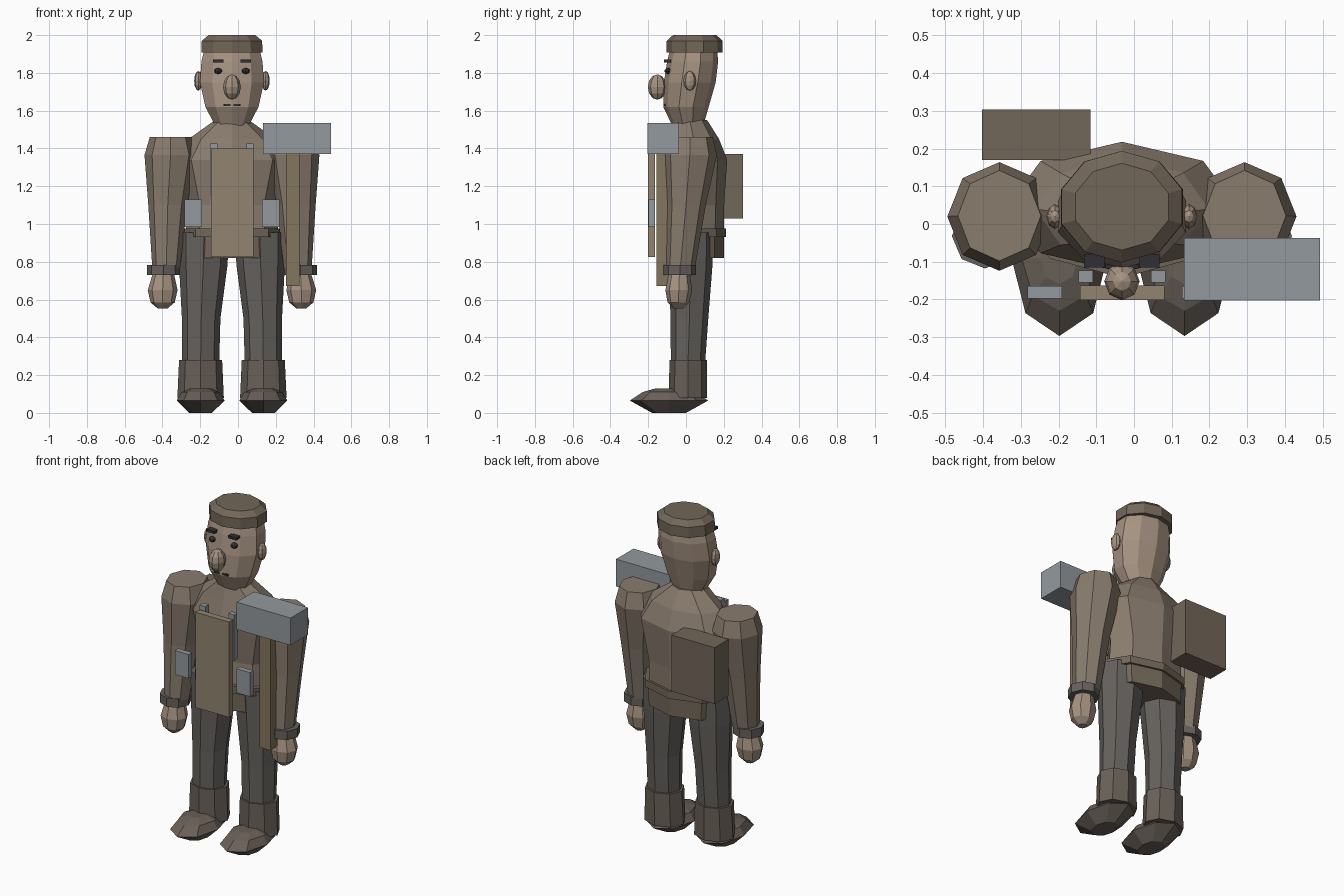
import bpy, math

CX = -0.032  # centre line of the body


def material(name, rgb):
    m = bpy.data.materials.new(name)
    m.diffuse_color = (*rgb, 1)
    return m


SKIN = material("skin", (0.38, 0.29, 0.22))
SHIRT = material("shirt", (0.25, 0.20, 0.155))
DARK = material("trousers", (0.13, 0.12, 0.11))
BOOT = material("boot_leather", (0.14, 0.115, 0.095))
LEATHER = material("leather", (0.29, 0.23, 0.165))
BROWN = material("brown", (0.17, 0.135, 0.10))
WOOD = material("wood", (0.23, 0.18, 0.11))
METAL = material("metal", (0.29, 0.32, 0.34))
BLACK = material("black", (0.03, 0.03, 0.035))


def mesh_object(name, verts, faces, mat):
    me = bpy.data.meshes.new(name)
    me.from_pydata(verts, [], faces)
    me.materials.append(mat)
    ob = bpy.data.objects.new(name, me)
    bpy.context.collection.objects.link(ob)
    return ob


def loft(name, rings, mat, n=8):
    """Stack of n-sided rings, bottom to top: (x, y, z, rx, ry)."""
    verts, faces = [], []
    for x, y, z, rx, ry in rings:
        for i in range(n):
            a = math.pi / 2 + 2 * math.pi * i / n
            verts.append((x + rx * math.cos(a), y + ry * math.sin(a), z))
    for r in range(len(rings) - 1):
        for i in range(n):
            j = (i + 1) % n
            faces.append((r * n + i, r * n + j, (r + 1) * n + j, (r + 1) * n + i))
    faces.append(tuple(reversed(range(n))))
    faces.append(tuple(range((len(rings) - 1) * n, len(rings) * n)))
    return mesh_object(name, verts, faces, mat)


def box(name, x, y, z, mat):
    """Box from (min, max) pairs."""
    verts = [(a, b, c) for a in x for b in y for c in z]
    faces = [(0, 1, 3, 2), (4, 6, 7, 5), (0, 4, 5, 1), (2, 3, 7, 6), (0, 2, 6, 4), (1, 5, 7, 3)]
    return mesh_object(name, verts, faces, mat)


def ball(name, loc, radii, mat, seg=8, rings=6):
    bpy.ops.mesh.primitive_uv_sphere_add(segments=seg, ring_count=rings, radius=1, location=loc)
    ob = bpy.context.object
    ob.name = name
    ob.scale = radii
    ob.data.materials.append(mat)
    return ob


# Torso, tunic skirt and belt
loft("torso", [(CX, 0.04, 0.94, 0.245, 0.16), (CX, 0.05, 1.10, 0.24, 0.152),
               (CX, 0.045, 1.34, 0.305, 0.173), (CX, 0.04, 1.45, 0.23, 0.135),
               (CX, 0.02, 1.55, 0.09, 0.092)], SHIRT)
loft("tunic_skirt", [(CX, 0.035, 0.82, 0.245, 0.165), (CX, 0.035, 0.95, 0.255, 0.165)], BROWN)
loft("belt", [(CX, 0.035, 0.93, 0.272, 0.178), (CX, 0.035, 0.975, 0.272, 0.178)], BROWN)

# Head and cap
loft("head", [(CX, 0.01, 1.515, 0.09, 0.08), (CX, 0.0, 1.62, 0.148, 0.12),
              (CX, 0.02, 1.75, 0.178, 0.137), (CX, 0.035, 1.86, 0.17, 0.135),
              (CX, 0.04, 1.92, 0.155, 0.125)], SKIN, 10)
loft("cap", [(CX, 0.046, 1.907, 0.17, 0.148), (CX, 0.046, 1.97, 0.168, 0.148),
             (CX, 0.046, 2.0, 0.13, 0.115)], BROWN, 10)

# Face
ball("nose", (CX, -0.152, 1.725), (0.047, 0.05, 0.067), SKIN)
box("mouth", (CX - 0.045, CX + 0.045), (-0.118, -0.09), (1.624, 1.636), BLACK)

for s, side in ((-1, "left"), (1, "right")):
    def X(offset):
        return CX + s * offset

    def span(centre, half):
        return X(centre) - half, X(centre) + half

    # Facial features
    ball(f"ear_{side}", (X(0.178), 0.02, 1.758), (0.022, 0.033, 0.052), SKIN)
    ball(f"eye_{side}", (X(0.073), -0.094, 1.81), (0.021, 0.02, 0.016), BLACK)
    box(f"eyebrow_{side}", span(0.073, 0.027), (-0.116, -0.08), (1.856, 1.871), BLACK)

    # Arm, cuff and hand
    loft(f"arm_{side}", [(X(0.348), -0.03, 0.77, 0.074, 0.078), (X(0.34), 0.0, 1.10, 0.103, 0.105),
                         (X(0.325), 0.02, 1.365, 0.138, 0.144), (X(0.325), 0.022, 1.46, 0.11, 0.12)], SHIRT)
    loft(f"cuff_{side}", [(X(0.363), -0.032, 0.73, 0.088, 0.086),
                          (X(0.363), -0.032, 0.783, 0.088, 0.086)], DARK)
    loft(f"hand_{side}", [(X(0.367), -0.04, 0.552, 0.025, 0.025), (X(0.367), -0.04, 0.585, 0.064, 0.058),
                          (X(0.367), -0.038, 0.65, 0.079, 0.071), (X(0.363), -0.035, 0.74, 0.055, 0.055)], SKIN)

    # Leg, boot shaft and foot
    loft(f"leg_{side}", [(X(0.166), 0.01, 0.25, 0.098, 0.09), (X(0.163), 0.018, 0.50, 0.102, 0.1),
                         (X(0.152), 0.025, 0.78, 0.128, 0.115), (X(0.148), 0.025, 0.955, 0.134, 0.12)], DARK)
    loft(f"boot_shaft_{side}", [(X(0.166), 0.01, 0.08, 0.123, 0.1), (X(0.166), 0.012, 0.28, 0.114, 0.1)], BOOT)
    loft(f"foot_{side}", [(X(0.166), -0.09, 0.0, 0.06, 0.09), (X(0.166), -0.09, 0.065, 0.127, 0.207),
                          (X(0.166), -0.09, 0.11, 0.1, 0.14), (X(0.166), -0.09, 0.13, 0.05, 0.07)], BOOT)

    # Apron strap and belt pouch
    box(f"apron_strap_{side}", span(0.096, 0.019), (-0.155, -0.123), (1.15, 1.425), METAL)
    box(f"belt_pouch_{side}", span(0.205, 0.046), (-0.198, -0.165), (0.985, 1.13), METAL)

# Apron, pack and hammer
box("apron", (-0.143, 0.081), (-0.202, -0.163), (0.825, 1.40), LEATHER)
box("back_pack", (-0.403, -0.115), (0.17, 0.303), (1.03, 1.37), BROWN)
box("hammer_head", (0.133, 0.493), (-0.203, -0.037), (1.37, 1.535), METAL)
box("hammer_handle", (0.254, 0.325), (-0.156, -0.084), (0.673, 1.534), WOOD)
